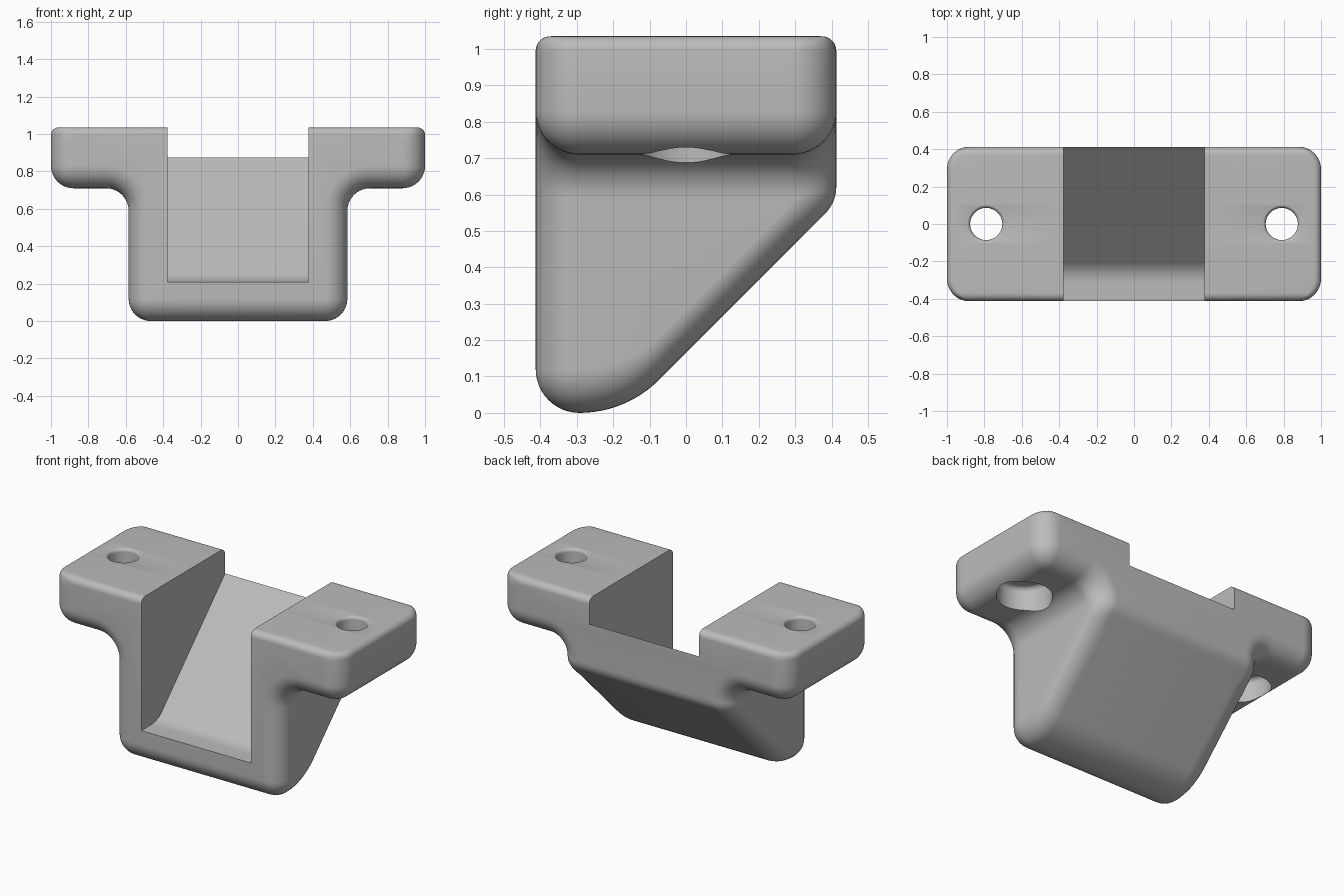
import bpy
import bmesh
from math import sin, cos, pi, sqrt, radians

if "Cube" in bpy.data.objects:
    bpy.data.objects.remove(bpy.data.objects["Cube"])

HALF_DEPTH = 0.413
ROUND = 0.12      # main edge rounding
TOP_ROUND = 0.04  # small rounding of the top edge

grey = bpy.data.materials.new("plain_grey")
grey.use_nodes = True
grey.diffuse_color = (0.5, 0.5, 0.5, 1)
grey.node_tree.nodes["Principled BSDF"].inputs["Base Color"].default_value = (0.5, 0.5, 0.5, 1)


def arc(cx, cz, r, start, end, n=10):
    """Points of an arc, angles in degrees."""
    angles = [radians(start + (end - start) * i / n) for i in range(n + 1)]
    return [(cx + r * cos(a), cz + r * sin(a)) for a in angles]


def loft(name, rings):
    """Closed solid through rings of equal length."""
    bm = bmesh.new()
    loops = [[bm.verts.new(p) for p in ring] for ring in rings]
    for a, b in zip(loops, loops[1:]):
        for i in range(len(a)):
            j = (i + 1) % len(a)
            bm.faces.new((a[i], a[j], b[j], b[i]))
    bm.faces.new(loops[0])
    bm.faces.new(loops[-1])
    bmesh.ops.recalc_face_normals(bm, faces=bm.faces)
    mesh = bpy.data.meshes.new(name)
    bm.to_mesh(mesh)
    bm.free()
    mesh.materials.append(grey)
    obj = bpy.data.objects.new(name, mesh)
    bpy.context.collection.objects.link(obj)
    return obj


def inset(t, r):
    """How far a rounded edge is drawn in at distance t from the end."""
    return r - sqrt(max(0, r * r - (r - t) ** 2)) if t < r else 0


def underside(y):
    """Height of the underside: rounded front, long curve, slope, rounded back."""
    if y < -0.293:
        return inset(y + HALF_DEPTH, ROUND)
    if y < -0.074:
        return 0.31 - sqrt(0.31 ** 2 - (y + 0.293) ** 2)
    if y < 0.384:
        return y + 0.165
    return 0.62 - sqrt(max(0, 0.1 ** 2 - (y - 0.313) ** 2))


def section(y):
    """T-shaped cross-section at depth y."""
    t = HALF_DEPTH - abs(y)
    d = inset(t, ROUND)
    body, wing = 0.585 - d, 1 - d
    low, shelf = underside(y), 0.71 + d
    top = 1.035 - inset(t, TOP_ROUND)
    r = max(ROUND - d, 0.004)
    fillet = ROUND + d
    fit = min(1, 0.98 * (shelf - low) / (r + fillet))
    rb, rf = r * fit, fillet * fit
    half = arc(body - rb, low + rb, rb, -90, 0)
    half += arc(body + rf, shelf - rf, rf, 180, 90)
    half += arc(wing - r, shelf + r, r, -90, 0)
    half += arc(wing - TOP_ROUND, top - TOP_ROUND, TOP_ROUND, 0, 90, 6)
    outline = half + [(-x, z) for x, z in reversed(half)]
    return [(x, y, z) for x, z in outline]


# Bracket solid, with closer sections at the rounded ends
steps = 12
ends = [HALF_DEPTH - ROUND * (1 - cos(pi / 2 * i / steps)) for i in range(steps + 1)]
inner = ends[-1]
middle = [-inner + 2 * inner * i / 28 for i in range(1, 28)]
depths = [-y for y in ends] + middle + ends[::-1]
bracket = loft("bracket", [section(y) for y in depths])

# Slot with a flat lip and a sloping floor
floor = [(-0.6, 0.21)] + arc(-0.314, 0.36, 0.15, -90, -45, 8)
floor += [(0.6, 1.062), (0.6, 1.3), (-0.6, 1.3)]
cutters = [loft("slot_cutter", [[(x, y, z) for y, z in floor] for x in (-0.378, 0.378)])]

# Screw holes with a wide recess below and a softened rim above
hole = [(0.155, 0.6)] + arc(0.125, 0.82, 0.03, 0, 90, 5)
hole += [(0.086, 0.85)] + arc(0.106, 1.016, 0.02, 180, 100, 5) + [(0.106, 1.1)]
for side, label in ((1, "left"), (-1, "right")):
    rings = [[(side * 0.79 + r * cos(a), r * sin(a), z)
              for a in (2 * pi * i / 48 for i in range(48))] for r, z in hole]
    cutters.append(loft(label + "_hole_cutter", rings))

bpy.context.view_layer.objects.active = bracket
bracket.select_set(True)
for cutter in cutters:
    mod = bracket.modifiers.new(cutter.name, "BOOLEAN")
    mod.operation = "DIFFERENCE"
    mod.solver = "EXACT"
    mod.object = cutter
    bpy.ops.object.modifier_apply(modifier=mod.name)
for cutter in cutters:
    bpy.data.objects.remove(cutter)

bpy.ops.object.shade_smooth_by_angle(angle=radians(35))
